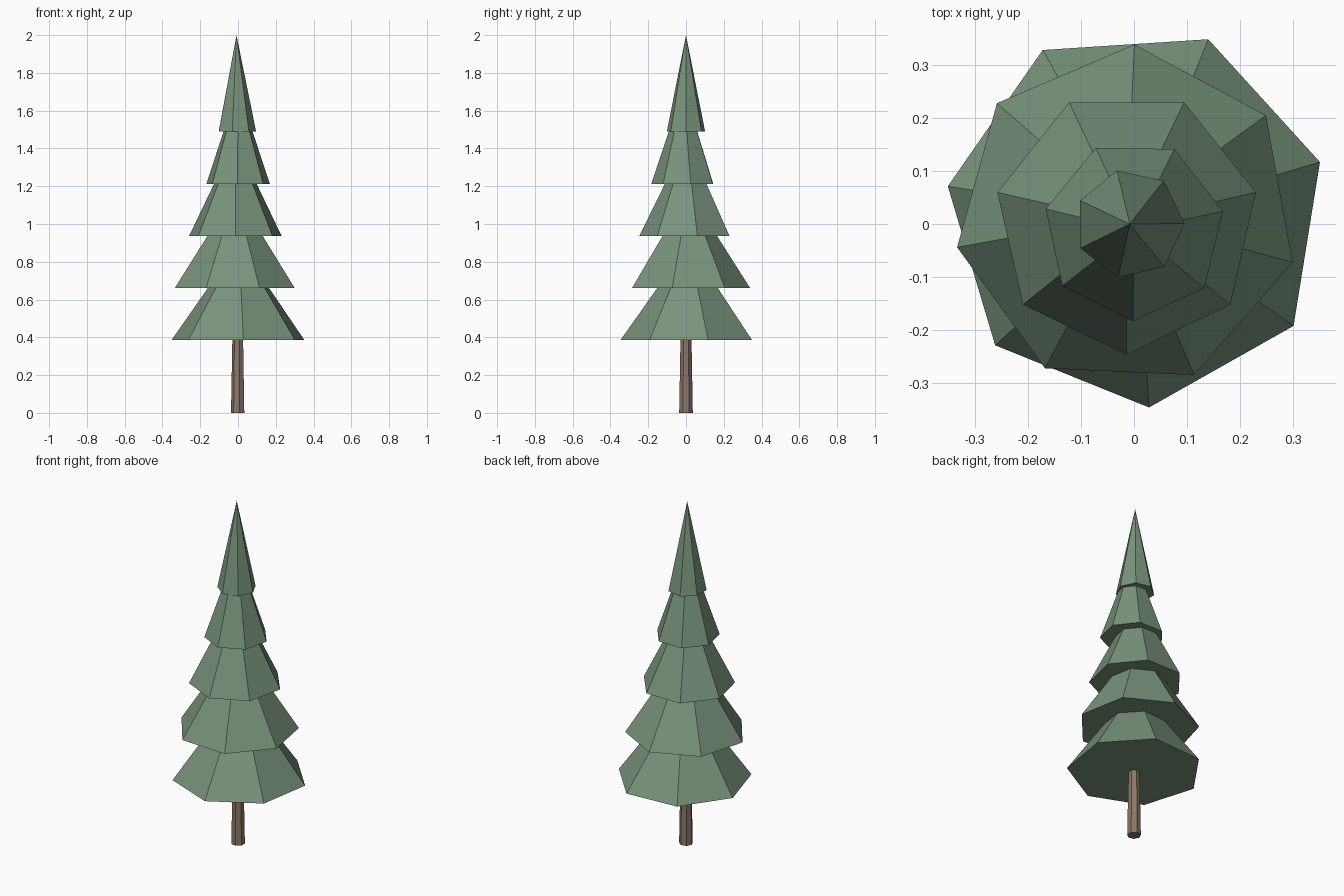
import bpy, bmesh, math

if "Cube" in bpy.data.objects:
    bpy.data.objects.remove(bpy.data.objects["Cube"])


def material(name, rgb):
    m = bpy.data.materials.new(name)
    m.diffuse_color = (*rgb, 1.0)
    m.use_nodes = True
    m.node_tree.nodes["Principled BSDF"].inputs["Base Color"].default_value = m.diffuse_color
    return m


needle_green = material("needle_green", (0.19, 0.296, 0.202))
bark_brown = material("bark_brown", (0.262, 0.188, 0.141))


def cone(name, mat, x, y, z, r_bottom, r_top, height, angle, sides=7):
    """Flat-shaded cone or frustum; angle (degrees) is the direction of its first corner."""
    bm = bmesh.new()
    rings = []
    for r, h in ((r_bottom, 0.0), (r_top, height)):
        steps = [math.radians(angle) + math.tau * i / sides for i in range(sides)]
        if r > 0:
            rings.append([bm.verts.new((r * math.cos(a), r * math.sin(a), h)) for a in steps])
        else:
            rings.append([bm.verts.new((0, 0, h))] * sides)
    low, high = rings
    bm.faces.new(low[::-1])
    if r_top > 0:
        bm.faces.new(high)
    for i in range(sides):
        j = (i + 1) % sides
        side = [low[i], low[j], high[j]]
        if r_top > 0:
            side.append(high[i])
        bm.faces.new(side)
    mesh = bpy.data.meshes.new(name)
    bm.to_mesh(mesh)
    bm.free()
    mesh.materials.append(mat)
    obj = bpy.data.objects.new(name, mesh)
    obj.location = (x, y, z)
    bpy.context.collection.objects.link(obj)
    return obj


# Tapered trunk, its top hidden inside the lowest branches
cone("trunk", bark_brown, 0, 0, 0, 0.037, 0.028, 0.5, 180)

# Branch tiers from bottom to top: centre x, centre y, base radius, twist
tiers = [
    (0.005, 0.014, 0.362, 68.0),
    (-0.014, 0.014, 0.326, 87.4),
    (-0.014, 0.004, 0.251, 64.3),
    (0.0, -0.012, 0.172, 63.5),
    (-0.008, 0.0, 0.104, 0.5),
]
for i, (x, y, r, twist) in enumerate(tiers):
    cone(f"branch_tier_{i + 1}", needle_green, x, y, 0.385 + 0.276 * i, r, 0, 0.511, twist)
